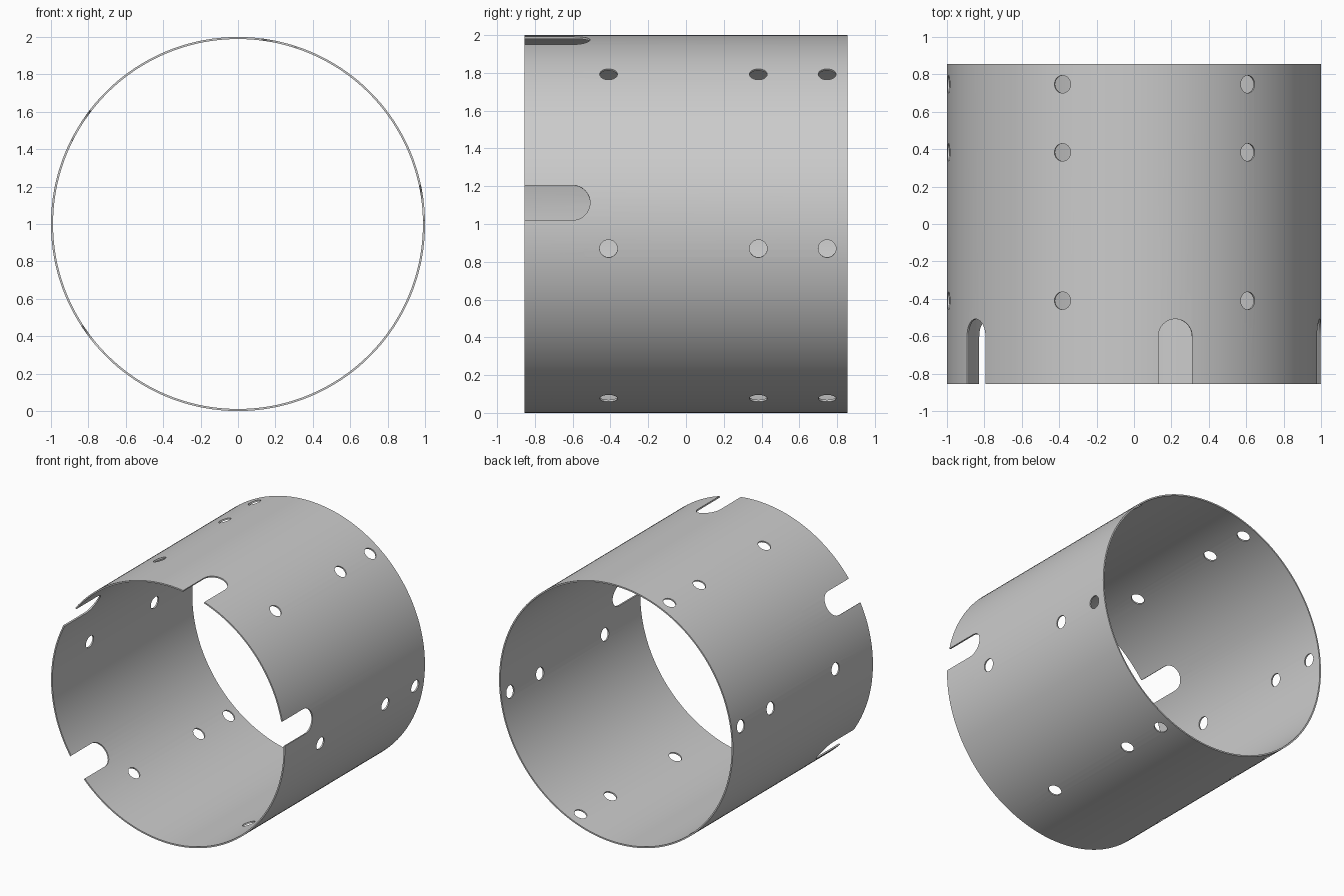
import bpy, bmesh
from math import cos, sin, pi, radians
from mathutils import Vector

if "Cube" in bpy.data.objects:
    bpy.data.objects.remove(bpy.data.objects["Cube"])

R, WALL, HALF, CZ = 1.0, 0.011, 0.855, 1.0
SEG = 180


def make_object(name, bm):
    bmesh.ops.recalc_face_normals(bm, faces=bm.faces)
    mesh = bpy.data.meshes.new(name)
    bm.to_mesh(mesh)
    bm.free()
    ob = bpy.data.objects.new(name, mesh)
    bpy.context.collection.objects.link(ob)
    return ob


def add_radial_prism(bm, profile, angle):
    """Extrude a (tangent, y) outline radially through the wall."""
    a = radians(angle)
    er, et = Vector((cos(a), 0, sin(a))), Vector((-sin(a), 0, cos(a)))
    rings = [[bm.verts.new(er * r + et * u + Vector((0, v, CZ))) for u, v in profile]
             for r in (0.85, 1.15)]
    n = len(profile)
    for i in range(n):
        j = (i + 1) % n
        bm.faces.new((rings[0][i], rings[0][j], rings[1][j], rings[1][i]))
    bm.faces.new(rings[0])
    bm.faces.new(rings[1])


# Thin-walled tube along y
bm = bmesh.new()
section = [(R, -HALF), (R, HALF), (R - WALL, HALF), (R - WALL, -HALF)]
rings = []
for k in range(SEG):
    a = 2 * pi * k / SEG
    rings.append([bm.verts.new((r * cos(a), y, CZ + r * sin(a))) for r, y in section])
for k in range(SEG):
    p, q = rings[k], rings[(k + 1) % SEG]
    for i in range(4):
        j = (i + 1) % 4
        bm.faces.new((p[i], p[j], q[j], q[i]))
tube = make_object("tube_sleeve", bm)

# Cutters: six columns of three round holes
bm = bmesh.new()
for col in range(6):
    for y in (-0.41, 0.383, 0.747):
        hole = [(0.047 * cos(2 * pi * i / 32), y + 0.047 * sin(2 * pi * i / 32))
                for i in range(32)]
        add_radial_prism(bm, hole, -7.5 + 60 * col)

# Cutters: four round-ended slots in the front rim
W = 0.093
slot = [(W * cos(pi * i / 24), -0.508 - W + W * sin(pi * i / 24)) for i in range(25)]
slot += [(-W, -1.0), (W, -1.0)]
for k in range(4):
    add_radial_prism(bm, slot, 6.5 + 70.7 * k)
cutter = make_object("hole_and_slot_cutter", bm)
cutter.hide_render = True

# Cut, apply, and tidy up
mod = tube.modifiers.new("cut", 'BOOLEAN')
mod.operation = 'DIFFERENCE'
mod.solver = 'EXACT'
mod.object = cutter
bpy.context.view_layer.objects.active = tube
tube.select_set(True)
cutter.select_set(False)
bpy.ops.object.modifier_apply(modifier=mod.name)
bpy.data.objects.remove(cutter, do_unlink=True)
bpy.ops.object.shade_smooth_by_angle(angle=radians(30))
